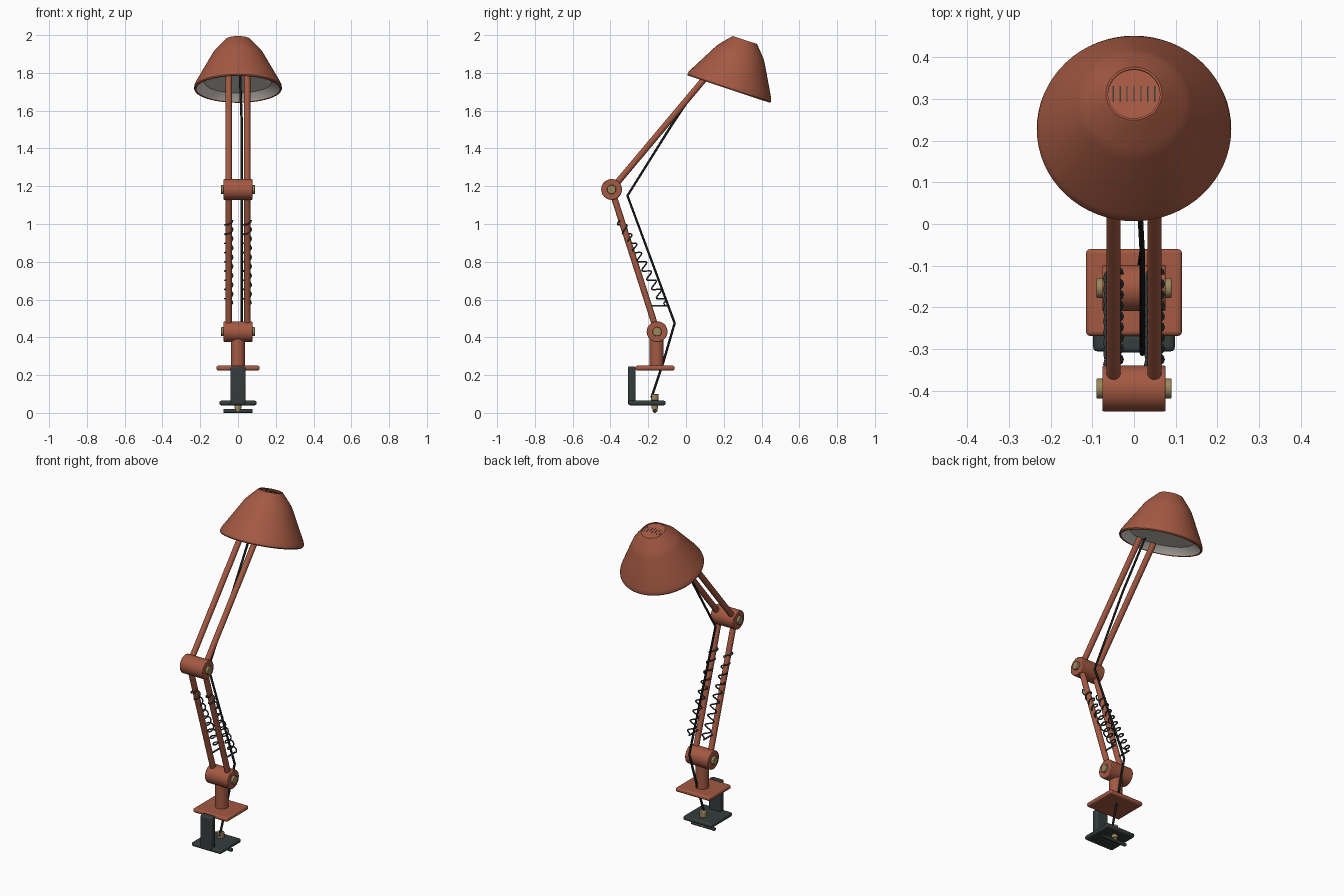
import bpy, bmesh, math
from mathutils import Vector, Matrix

if "Cube" in bpy.data.objects:
    bpy.data.objects.remove(bpy.data.objects["Cube"])


def material(name, rgb):
    m = bpy.data.materials.new(name)
    m.diffuse_color = (*rgb, 1)
    m.use_nodes = True
    m.node_tree.nodes["Principled BSDF"].inputs["Base Color"].default_value = m.diffuse_color
    return m


CLAY = material("terracotta_paint", (0.37, 0.10, 0.055))
DARK = material("dark_metal", (0.035, 0.045, 0.045))
BRASS = material("brass", (0.33, 0.24, 0.11))
BLACK = material("black_rubber", (0.01, 0.01, 0.01))
LINER = material("light_enamel", (0.72, 0.70, 0.64))


def finish(name, bm, mat, bevel=0, segs=2):
    bmesh.ops.recalc_face_normals(bm, faces=bm.faces)
    me = bpy.data.meshes.new(name)
    bm.to_mesh(me)
    bm.free()
    ob = bpy.data.objects.new(name, me)
    bpy.context.collection.objects.link(ob)
    me.materials.append(mat)
    if bevel:
        b = ob.modifiers.new("bevel", "BEVEL")
        b.width, b.segments, b.limit_method = bevel, segs, 'ANGLE'
    bpy.ops.object.select_all(action='DESELECT')
    ob.select_set(True)
    bpy.context.view_layer.objects.active = ob
    bpy.ops.object.shade_smooth_by_angle(angle=math.radians(35))
    return ob


def box(name, lo, hi, mat, bevel=0.01):
    lo, hi = Vector(lo), Vector(hi)
    bm = bmesh.new()
    bmesh.ops.create_cube(bm, size=1)
    for v in bm.verts:
        v.co = (lo + hi) / 2 + v.co * (hi - lo)
    return finish(name, bm, mat, bevel, 3)


def rod(name, a, b, r, mat, bevel=0, n=32):
    a, b = Vector(a), Vector(b)
    rot = (b - a).to_track_quat('Z', 'Y').to_matrix().to_4x4()
    bm = bmesh.new()
    bmesh.ops.create_cone(bm, cap_ends=True, segments=n, radius1=r, radius2=r,
                          depth=(b - a).length,
                          matrix=Matrix.Translation((a + b) / 2) @ rot)
    return finish(name, bm, mat, bevel)


def lathe(name, profile, mat, place, n=64):
    bm = bmesh.new()
    vs = [bm.verts.new((r, 0, z)) for r, z in profile]
    es = [bm.edges.new(p) for p in zip(vs, vs[1:])]
    bmesh.ops.spin(bm, geom=vs + es, cent=(0, 0, 0), axis=(0, 0, 1),
                   angle=math.tau, steps=n, use_duplicate=False)
    bmesh.ops.remove_doubles(bm, verts=bm.verts, dist=1e-5)
    ob = finish(name, bm, mat)
    ob.matrix_world = place
    return ob


def wire(name, pts, r, mat):
    cu = bpy.data.curves.new(name, 'CURVE')
    cu.dimensions, cu.bevel_depth, cu.bevel_resolution = '3D', r, 2
    cu.use_fill_caps = True
    sp = cu.splines.new('POLY')
    sp.points.add(len(pts) - 1)
    for p, c in zip(sp.points, pts):
        p.co = (*c, 1)
    cu.materials.append(mat)
    ob = bpy.data.objects.new(name, cu)
    bpy.context.collection.objects.link(ob)
    bpy.ops.object.select_all(action='DESELECT')
    ob.select_set(True)
    bpy.context.view_layer.objects.active = ob
    bpy.ops.object.convert(target='MESH')
    bpy.ops.object.shade_smooth_by_angle(angle=math.radians(50))


# Table clamp
box("clamp_back", (-0.04, -0.308, 0.042), (0.04, -0.267, 0.246), DARK)
box("clamp_lower_jaw", (-0.098, -0.305, 0.04), (0.098, -0.108, 0.065), DARK)
box("clamp_top_plate", (-0.115, -0.268, 0.225), (0.115, -0.06, 0.25), CLAY)
rod("clamp_screw", (0, -0.165, 0.008), (0, -0.165, 0.098), 0.013, BRASS)
rod("clamp_screw_pad", (0, -0.165, 0.066), (0, -0.165, 0.1), 0.02, BRASS, 0.003)
rod("clamp_screw_collar", (0, -0.165, 0.022), (0, -0.165, 0.04), 0.018, BRASS)
rod("clamp_handle", (-0.078, -0.165, 0.01), (0.078, -0.165, 0.01), 0.01, DARK, 0.003, 20)

# Post and the two hinges
BASE, ELBOW, HEAD = (-0.153, 0.43), (-0.394, 1.183), (0.11, 1.783)
rod("post", (0, -0.155, 0.245), (0, -0.155, 0.42), 0.037, CLAY)
for label, (y, z) in (("base", BASE), ("elbow", ELBOW)):
    rod(label + "_hinge", (-0.076, y, z), (0.076, y, z), 0.055, CLAY, 0.004, 48)
    rod(label + "_hinge_bolt", (-0.09, y, z), (0.09, y, z), 0.024, BRASS, 0.003)

# Paired arms, each lower one with its spring and spring bracket
top, low = Vector((0, -0.350, 1.02)), Vector((0, -0.118, 0.58))
axis = (low - top).normalized()
side, out = Vector((1, 0, 0)), axis.cross(Vector((1, 0, 0)))
TURNS, STEP = 9, 14
for s, label in ((-1, "left"), (1, "right")):
    x = 0.049 * s
    rod(label + "_lower_arm", (x, *BASE), (x, *ELBOW), 0.0165, CLAY, 0, 24)
    rod(label + "_upper_arm", (x, *ELBOW), (x, *HEAD), 0.0165, CLAY, 0.006, 24)
    rod(label + "_spring_bracket", (x, -0.2, 0.567), (x, -0.1, 0.567), 0.005, DARK, 0, 12)
    n = TURNS * STEP
    coil = []
    for i in range(n + 1):
        a = math.tau * i / STEP
        p = top.lerp(low, i / n)
        coil.append(p + 0.021 * (math.cos(a) * side + math.sin(a) * out)
                    + Vector((x, 0, 0)))
    coil.append(Vector((x, -0.11, 0.567)))
    wire(label + "_spring", coil, 0.004, DARK)

# Power cable
wire("cable", [(0.005, -0.183, 0.08), (0.012, -0.12, 0.27), (0.02, -0.06, 0.475),
               (0.02, -0.31, 1.15), (0.02, -0.072, 1.53), (0.01, 0.11, 1.80)],
     0.0065, BLACK)

# Lamp shade with inner liner, tilted forwards
tilt = Matrix.Translation((0, 0.226, 1.714)) @ Matrix.Rotation(-0.32, 4, 'X')
lathe("shade", [(0.222, 0), (0.23, 0), (0.233, 0.006), (0.231, 0.018),
                (0.225, 0.032), (0.138, 0.19), (0.130, 0.203), (0.119, 0.217),
                (0.073, 0.268), (0.067, 0.274), (0.062, 0.274), (0.062, 0.262),
                (0.112, 0.212), (0.13, 0.186), (0.216, 0.03), (0.222, 0)], CLAY, tilt)
lathe("shade_liner", [(0.223, 0.002), (0.214, 0.012), (0.178, 0.038), (0, 0.038)],
      LINER, tilt)
lathe("shade_cap", [(0, 0.258), (0.064, 0.258), (0.064, 0.27), (0, 0.27)],
      CLAY, tilt, 48)

# Vent slots on the cap
for i in range(-3, 4):
    x = i * 0.0165
    slot = box("vent_slot", (x - 0.0015, -0.02, 0.266), (x + 0.0015, 0.02, 0.2715),
               DARK, 0)
    slot.matrix_world = tilt
